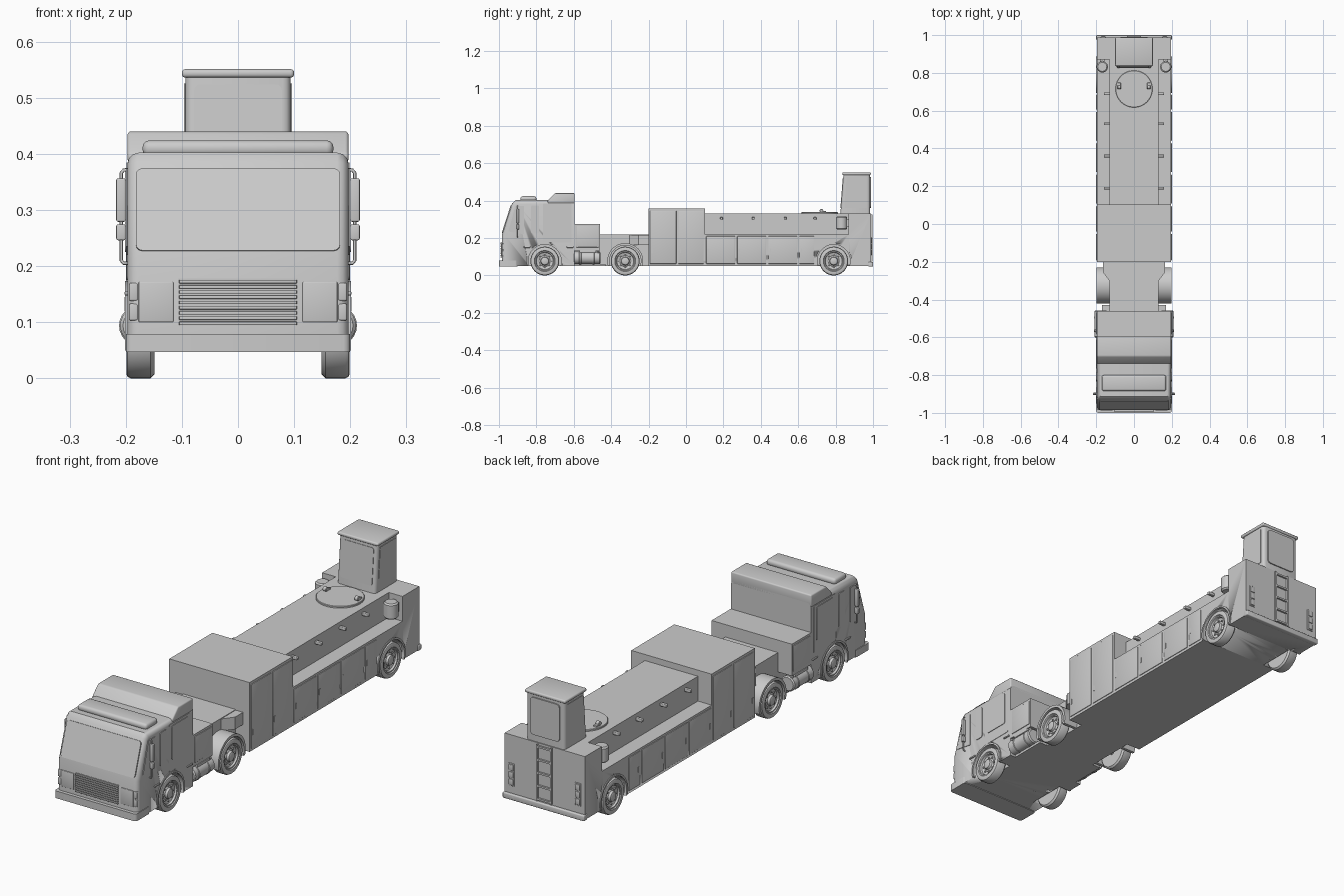
import bpy, bmesh, math
from mathutils import Matrix, Vector

if "Cube" in bpy.data.objects:
    bpy.data.objects.remove(bpy.data.objects["Cube"])

def finish(name, bm):
    bmesh.ops.remove_doubles(bm, verts=bm.verts, dist=1e-6)
    bmesh.ops.recalc_face_normals(bm, faces=bm.faces)
    me = bpy.data.meshes.new(name)
    bm.to_mesh(me)
    bm.free()
    ob = bpy.data.objects.new(name, me)
    bpy.context.collection.objects.link(ob)
    bpy.ops.object.select_all(action='DESELECT')
    ob.select_set(True)
    bpy.context.view_layer.objects.active = ob
    bpy.ops.object.shade_smooth_by_angle(angle=math.radians(35))
    return ob

def bevel(bm, edges, w, seg=3):
    bmesh.ops.bevel(bm, geom=list(edges), offset=w, segments=seg, profile=0.5, affect='EDGES')

def box(name, x, y, z, bev=0, axis=None):
    """Box from three (min, max) ranges; bevels all edges or those along one axis."""
    bm = bmesh.new()
    bmesh.ops.create_cube(bm, size=1)
    for v in bm.verts:
        v.co = [(r[0] + r[1]) / 2 + c * abs(r[1] - r[0]) for r, c in zip((x, y, z), v.co)]
    if bev:
        bevel(bm, [e for e in bm.edges if axis is None or
                   abs((e.verts[0].co - e.verts[1].co).normalized()[axis]) > 0.9], bev)
    return finish(name, bm)

def prism(name, pts, a, b, axis=0, bev=0, pick=None):
    """Polygon in the (y, z) plane (axis 0) or (x, y) plane (axis 2), extruded from a to b."""
    bm = bmesh.new()
    co = lambda p, t: (t, p[0], p[1]) if axis == 0 else (p[0], p[1], t)
    f0 = [bm.verts.new(co(p, a)) for p in pts]
    f1 = [bm.verts.new(co(p, b)) for p in pts]
    bm.faces.new(f0)
    bm.faces.new(f1)
    for i in range(len(pts)):
        j = (i + 1) % len(pts)
        bm.faces.new((f0[i], f0[j], f1[j], f1[i]))
    if bev:
        bevel(bm, [e for e in bm.edges if pick is None or pick(e)], bev)
    return finish(name, bm)

def lathe(name, prof, loc, axis='Z', s=1, n=32):
    """Spin a (radius, height) profile round an axis through loc."""
    bm = bmesh.new()
    rings = []
    for r, h in prof:
        ring = []
        for i in range(n):
            c, d = r * math.cos(math.tau * i / n), r * math.sin(math.tau * i / n)
            p = {'X': (s * h, c, d), 'Y': (c, h, d), 'Z': (c, d, h)}[axis]
            ring.append(bm.verts.new(Vector(p) + Vector(loc)))
        rings.append(ring)
    for p, q in zip(rings, rings[1:]):
        for i in range(n):
            bm.faces.new((p[i], p[i - 1], q[i - 1], q[i]))
    bmesh.ops.dissolve_degenerate(bm, edges=bm.edges, dist=1e-6)
    return finish(name, bm)

def drum(name, r, h0, h1, loc, axis='Z', s=1, n=24, b=0.002):
    return lathe(name, [(0, h0), (r - b, h0), (r, h0 + b), (r, h1 - b), (r - b, h1), (0, h1)], loc, axis, s, n)

def arc(name, y, r0, r1, xa, xb, z=0.077, drop=0.05):
    """Wheel-arch band that ends at the underside height."""
    def half(r):
        a0 = -math.asin((z - drop) / r)
        return [(y + r * math.cos(a0 + (math.pi - 2 * a0) * i / 24),
                 z + r * math.sin(a0 + (math.pi - 2 * a0) * i / 24)) for i in range(25)]
    return prism(name, half(r1) + half(r0)[::-1], xa, xb)

def cut_arches(ob, y):
    for s in (-1, 1):
        c = drum("arch_cutter", 0.09, 0.14, 0.25, (0, y, 0.077), 'X', s, 40)
        c.hide_render = True
        m = ob.modifiers.new("arch", 'BOOLEAN')
        m.operation, m.object, m.solver = 'DIFFERENCE', c, 'EXACT'
        bpy.context.view_layer.objects.active = ob
        bpy.ops.object.modifier_apply(modifier=m.name)
        bpy.data.objects.remove(c)

def tube(name, pts, r):
    cu = bpy.data.curves.new(name, 'CURVE')
    cu.dimensions, cu.bevel_depth, cu.bevel_resolution = '3D', r, 2
    cu.use_fill_caps = True
    sp = cu.splines.new('POLY')
    sp.points.add(len(pts) - 1)
    for p, q in zip(sp.points, pts):
        p.co = (*q, 1)
    ob = bpy.data.objects.new(name, cu)
    bpy.context.collection.objects.link(ob)

W = 0.197
AXLES = (-0.755, -0.325, 0.79)

# Cab shell, raised rear roof, light bar
cab = prism("cab", [(-0.985, 0.05), (-0.985, 0.215), (-0.93, 0.385), (-0.912, 0.402), (-0.595, 0.402), (-0.595, 0.05)],
            -W, W, bev=0.02, pick=lambda e: abs(e.verts[0].co.x - e.verts[1].co.x) < 0.01
            and sum(v.co.y for v in e.verts) / 2 < -0.65 and sum(v.co.z for v in e.verts) > 0.15)
cut_arches(cab, AXLES[0])
prism("raised_cab_roof", [(-0.74, 0.385), (-0.74, 0.4), (-0.70, 0.44), (-0.595, 0.44), (-0.595, 0.385)], -W, W, bev=0.006)
box("roof_light_bar", (-0.17, 0.17), (-0.885, -0.8), (0.395, 0.424), 0.012)

# Windshield lying on the sloped front
shield = box("windshield", (-0.182, 0.182), (-0.004, 0.004), (-0.077, 0.077), 0.012, 1)
shield.matrix_world = Matrix.Translation((0, -0.9575, 0.3)) @ Matrix.Rotation(-math.atan2(0.055, 0.17), 4, 'X')

# Front bumper, grille
box("front_bumper", (-0.2, 0.2), (-1, -0.9), (0.047, 0.079), 0.012, 2)
box("grille_back", (-0.107, 0.107), (-0.987, -0.98), (0.093, 0.178))
for i in range(9):
    z = 0.098 + i * 0.0093
    box("grille_slat", (-0.105, 0.105), (-0.992, -0.985), (z - 0.003, z + 0.003), 0.001)

for s in (-1, 1):
    X = lambda a, b: (s * a, s * b)
    # Front lamps
    box("headlight_panel", X(0.115, 0.177), (-0.988, -0.98), (0.1, 0.172), 0.002)
    for z0, z1 in ((0.103, 0.133), (0.138, 0.17)):
        box("corner_lamp", X(0.178, 0.194), (-0.985, -0.965), (z0, z1), 0.003)
    box("fog_lamp", X(0.118, 0.155), (-1.0, -0.99), (0.051, 0.073), 0.006, 1)
    # Cab side windows and doors
    prism("front_side_window", [(-0.95, 0.235), (-0.912, 0.372), (-0.865, 0.372), (-0.865, 0.22)], s * 0.19, s * 0.2)
    box("middle_side_window", X(0.19, 0.2), (-0.828, -0.785), (0.225, 0.375), 0.008, 0)
    box("rear_door", X(0.19, 0.1985), (-0.765, -0.612), (0.175, 0.385), 0.008, 0)
    box("rear_door_window", X(0.19, 0.201), (-0.75, -0.63), (0.225, 0.375), 0.01, 0)
    for y in (-0.85, -0.62):
        box("door_handle", X(0.195, 0.202), (y - 0.018, y + 0.018), (0.148, 0.155), 0.002)
    # Mirrors on a tube bracket
    tube("mirror_bracket", [(s * x, -0.9, z) for x, z in
         ((0.192, 0.371), (0.204, 0.371), (0.208, 0.366), (0.208, 0.21), (0.204, 0.205), (0.192, 0.205))], 0.003)
    box("upper_mirror", X(0.2, 0.217), (-0.905, -0.893), (0.279, 0.356), 0.003)
    box("lower_mirror", X(0.2, 0.217), (-0.905, -0.893), (0.246, 0.274), 0.003)
    # Fuel tank with straps
    drum("fuel_tank", 0.034, -0.6, -0.458, (s * 0.176, 0, 0.094), 'Y', b=0.005)
    for y in (-0.565, -0.495):
        drum("tank_strap", 0.036, y - 0.006, y + 0.006, (s * 0.176, 0, 0.094), 'Y')
    box("tank_step", X(0.13, 0.2), (-0.57, -0.48), (0.122, 0.134), 0.002)
    drum("tank_cap", 0.008, 0.13, 0.14, (s * 0.19, -0.47, -0.01), 'Z', n=12)
    box("equipment_box_door", X(0.19, 0.2), (-0.585, -0.468), (0.15, 0.265), 0.002)
    # Wheels with lug nuts, fenders and arch lips
    for y in AXLES:
        lathe("wheel", [(0, -0.05), (0.07, -0.05), (0.077, -0.043), (0.077, -0.008), (0.074, -0.002), (0.07, 0),
                        (0.056, 0), (0.053, -0.004), (0.048, -0.004), (0.045, -0.012), (0.03, -0.016),
                        (0.023, -0.012), (0.02, -0.002), (0.016, 0), (0, 0)], (s * 0.199, y, 0.077), 'X', s, 40)
        for i in range(8):
            a = math.tau * i / 8
            drum("lug_nut", 0.004, -0.017, -0.009, (s * 0.199, y + 0.034 * math.cos(a), 0.077 + 0.034 * math.sin(a)),
                 'X', s, 6, 0.001)
        if y == AXLES[1]:
            arc("tractor_fender", y, 0.084, 0.096, s * 0.127, s * 0.198)
        else:
            arc("arch_lip", y, 0.088, 0.096, s * 0.19, s * 0.201)

# Tractor chassis, equipment box, coupling neck
box("tractor_chassis", (-0.129, 0.129), (-0.6, -0.2), (0.05, 0.22))
box("equipment_box", (-W, W), (-0.597, -0.46), (0.134, 0.275))
box("chassis_plate", (-0.17, 0.17), (-0.6, -0.43), (0.05, 0.062))
prism("coupling_neck", [(-0.129, -0.303), (0.129, -0.303), (0.165, -0.255), (0.165, -0.2), (-0.165, -0.2), (-0.165, -0.255)],
      0.163, 0.217, axis=2)
for y in AXLES:
    drum("axle", 0.015, -0.16, 0.16, (0, y, 0.077), 'X')

# Trailer: full-width lower body, tall front, narrow raised centre, tail block
body = prism("trailer_body", [(-0.2, 0.05), (-0.2, 0.357), (0.102, 0.357), (0.102, 0.22), (0.87, 0.22),
                              (0.87, 0.33), (0.988, 0.33), (0.988, 0.05)], -W, W)
cut_arches(body, AXLES[2])
box("ladder_bed", (-0.13, 0.13), (0.1, 0.88), (0.2, 0.33))
box("rear_bumper", (-0.2, 0.2), (0.975, 1.0), (0.047, 0.072), 0.004)
drum("turntable", 0.098, 0.325, 0.338, (0, 0.715, 0), n=48)

for s in (-1, 1):
    X = lambda a, b: (s * a, s * b)
    # Locker doors
    doors = [(-0.192, -0.052, 0.345), (-0.04, 0.094, 0.345), (0.108, 0.262, 0.21), (0.274, 0.428, 0.21),
             (0.44, 0.594, 0.21), (0.606, 0.685, 0.21)]
    for y0, y1, top in doors:
        box("locker_door", X(0.19, 0.2), (y0, y1), (0.062, top), 0.002)
        box("locker_handle", X(0.198, 0.202), (y0 + 0.008, y0 + 0.014), (0.12, 0.145))
    # Marker lamps along the bed
    for y in (0.19, 0.36, 0.53, 0.69):
        box("bed_lamp", X(0.125, 0.16), (y - 0.007, y + 0.007), (0.298, 0.312), 0.003)
    # Turntable knobs
    box("turntable_post", X(0.07, 0.085), (0.718, 0.748), (0.335, 0.345), 0.002)
    drum("turntable_knob", 0.01, -0.009, 0.009, (s * 0.078, 0.724, 0.346), 'X', n=16)
    # Side canisters
    drum("canister", 0.03, 0.245, 0.315, (s * 0.168, 0.832, 0), b=0.006)
    box("canister_bracket", X(0.155, 0.18), (0.85, 0.872), (0.26, 0.3))
    # Tail lamps and bumper lamps
    box("tail_lamp_frame", X(0.148, 0.178), (0.985, 0.991), (0.105, 0.205), 0.002)
    for z in (0.11, 0.142, 0.174):
        box("tail_lamp", X(0.152, 0.174), (0.987, 0.995), (z, z + 0.026), 0.003)
    box("bumper_lamp", X(0.14, 0.175), (0.995, 1.0), (0.052, 0.066), 0.002)
    # Rear ladder rails and tiller cab side glass
    box("rear_ladder_rail", X(0.03, 0.037), (0.985, 0.996), (0.075, 0.325))
    prism("tiller_side_window", [(0.848, 0.39), (0.859, 0.525), (0.965, 0.525), (0.965, 0.36), (0.848, 0.36)],
          s * 0.085, s * 0.096)

for i in range(5):
    z = 0.08 + i * 0.058
    box("rear_ladder_rung", (-0.035, 0.035), (0.985, 0.996), (z, z + 0.008))

# Tiller cab at the tail
prism("tiller_cab", [(0.825, 0.325), (0.842, 0.54), (0.984, 0.54), (0.984, 0.325)], -0.094, 0.094, bev=0.014,
      pick=lambda e: abs(e.verts[0].co.z - e.verts[1].co.z) > 0.1)
box("tiller_cab_roof", (-0.1, 0.1), (0.836, 0.988), (0.536, 0.551), 0.006)
box("tiller_rear_window", (-0.072, 0.072), (0.975, 0.989), (0.36, 0.525), 0.015, 1)
glass = box("tiller_front_window", (-0.078, 0.078), (-0.002, 0.002), (-0.082, 0.082), 0.01, 1)
glass.matrix_world = Matrix.Translation((0, 0.834, 0.442)) @ Matrix.Rotation(-math.atan2(0.017, 0.215), 4, 'X')
